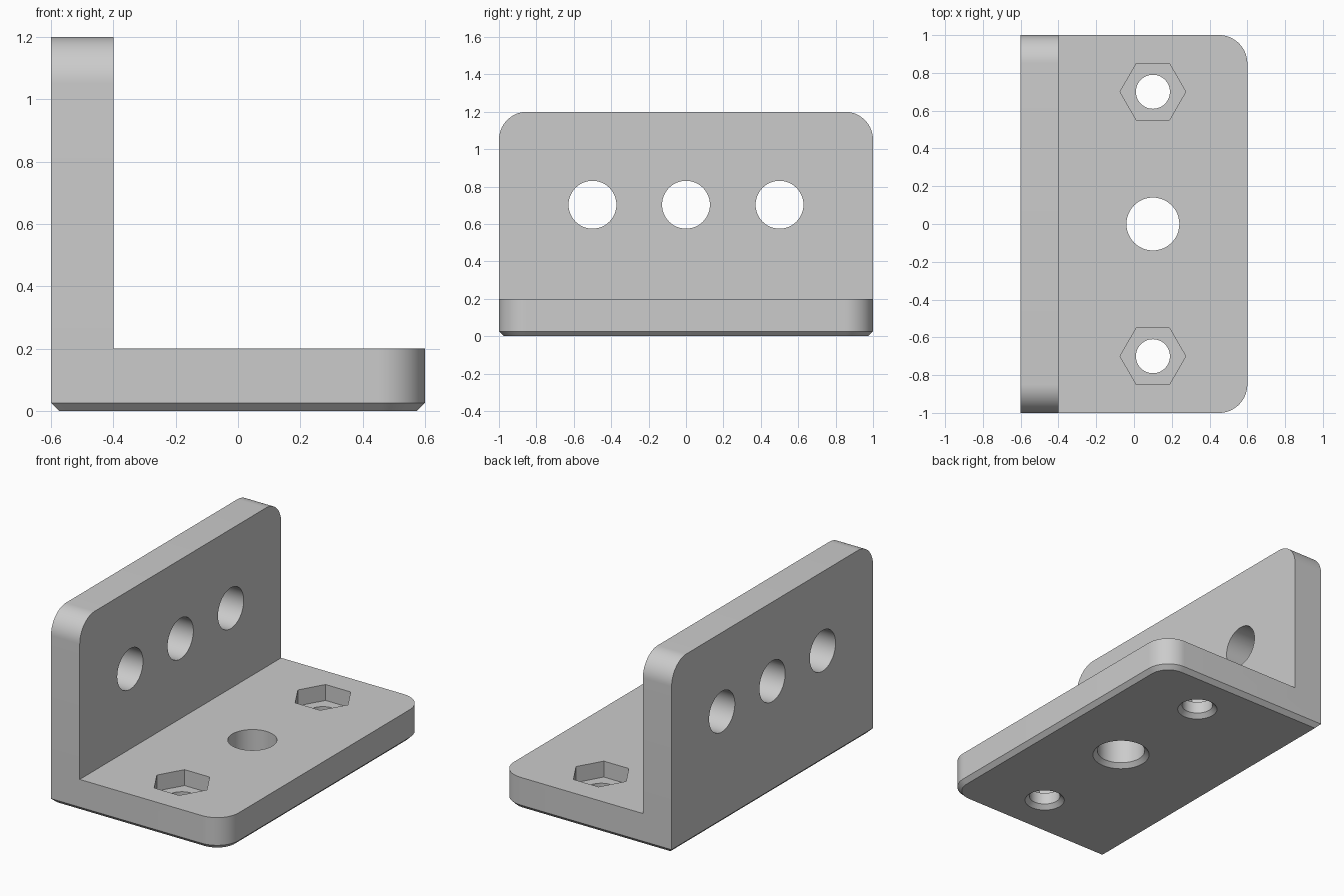
import bpy
import bmesh
from math import cos, sin, pi
from mathutils import Vector

if "Cube" in bpy.data.objects:
    bpy.data.objects.remove(bpy.data.objects["Cube"])

grey = bpy.data.materials.new("light grey")
grey.use_nodes = True
grey.diffuse_color = (0.6, 0.6, 0.6, 1)
grey.node_tree.nodes["Principled BSDF"].inputs["Base Color"].default_value = (0.6, 0.6, 0.6, 1)


def loft(name, rings):
    """Closed solid through matching rings of points."""
    bm = bmesh.new()
    loops = [[bm.verts.new(p) for p in ring] for ring in rings]
    bm.faces.new(loops[0])
    bm.faces.new(loops[-1])
    for a, b in zip(loops, loops[1:]):
        for i in range(len(a)):
            j = (i + 1) % len(a)
            bm.faces.new((a[i], a[j], b[j], b[i]))
    bmesh.ops.recalc_face_normals(bm, faces=bm.faces)
    mesh = bpy.data.meshes.new(name)
    bm.to_mesh(mesh)
    bm.free()
    mesh.materials.append(grey)
    obj = bpy.data.objects.new(name, mesh)
    bpy.context.collection.objects.link(obj)
    return obj


def rounded_outline(near, far, half, radius, steps=16):
    """Plate outline (u, v): square corners at near, rounded ones at far."""
    pts = [(near, half), (near, -half)]
    for start, side in ((-pi / 2, -1), (0, 1)):
        for i in range(steps + 1):
            a = start + pi / 2 * i / steps
            pts.append((far - radius + radius * cos(a),
                        side * (half - radius) + radius * sin(a)))
    return pts


def circle(radius, sides):
    return [(radius * cos(2 * pi * i / sides), radius * sin(2 * pi * i / sides))
            for i in range(sides)]


def combine(target, tool, operation):
    mod = target.modifiers.new("combine", "BOOLEAN")
    mod.operation = operation
    mod.solver = "EXACT"
    mod.object = tool
    bpy.context.view_layer.objects.active = target
    bpy.ops.object.modifier_apply(modifier=mod.name)
    bpy.data.objects.remove(tool)


def vertical_cutter(x, y, sections, sides):
    return loft("cutter", [[(x + u, y + v, z) for u, v in circle(r, sides)]
                           for r, z in sections])


# Base plate with a chamfered lower rim
chamfer = 0.026
bracket = loft("angle_bracket", [
    [(u, v, z) for u, v in rounded_outline(-0.6 + c, 0.6 - c, 1 - c, 0.15 - c)]
    for c, z in ((chamfer, 0), (0, chamfer), (0, 0.2))])

# Upright plate with rounded upper corners
upright = loft("upright_plate", [
    [(x, v, u) for u, v in rounded_outline(0.1, 1.2, 1, 0.15)] for x in (-0.6, -0.4)])
combine(bracket, upright, "UNION")

# Upright holes
for y in (-0.5, 0, 0.5):
    cutter = loft("cutter", [[(x, y + u, 0.703 + v) for u, v in circle(0.128, 48)]
                             for x in (-0.8, -0.2)])
    combine(bracket, cutter, "DIFFERENCE")

# Base holes, chamfered underneath
for y, r in ((-0.7, 0.09), (0, 0.14), (0.7, 0.09)):
    sections = ((r + chamfer + 0.01, -0.01), (r, chamfer), (r, 0.3))
    combine(bracket, vertical_cutter(0.1, y, sections, 48), "DIFFERENCE")

# Hexagonal nut pockets
for y in (-0.7, 0.7):
    combine(bracket, vertical_cutter(0.1, y, ((0.174, 0.1), (0.174, 0.3)), 6), "DIFFERENCE")

bpy.ops.object.select_all(action="DESELECT")
bracket.select_set(True)
bpy.context.view_layer.objects.active = bracket
bpy.ops.object.shade_smooth_by_angle(angle=pi / 6)
